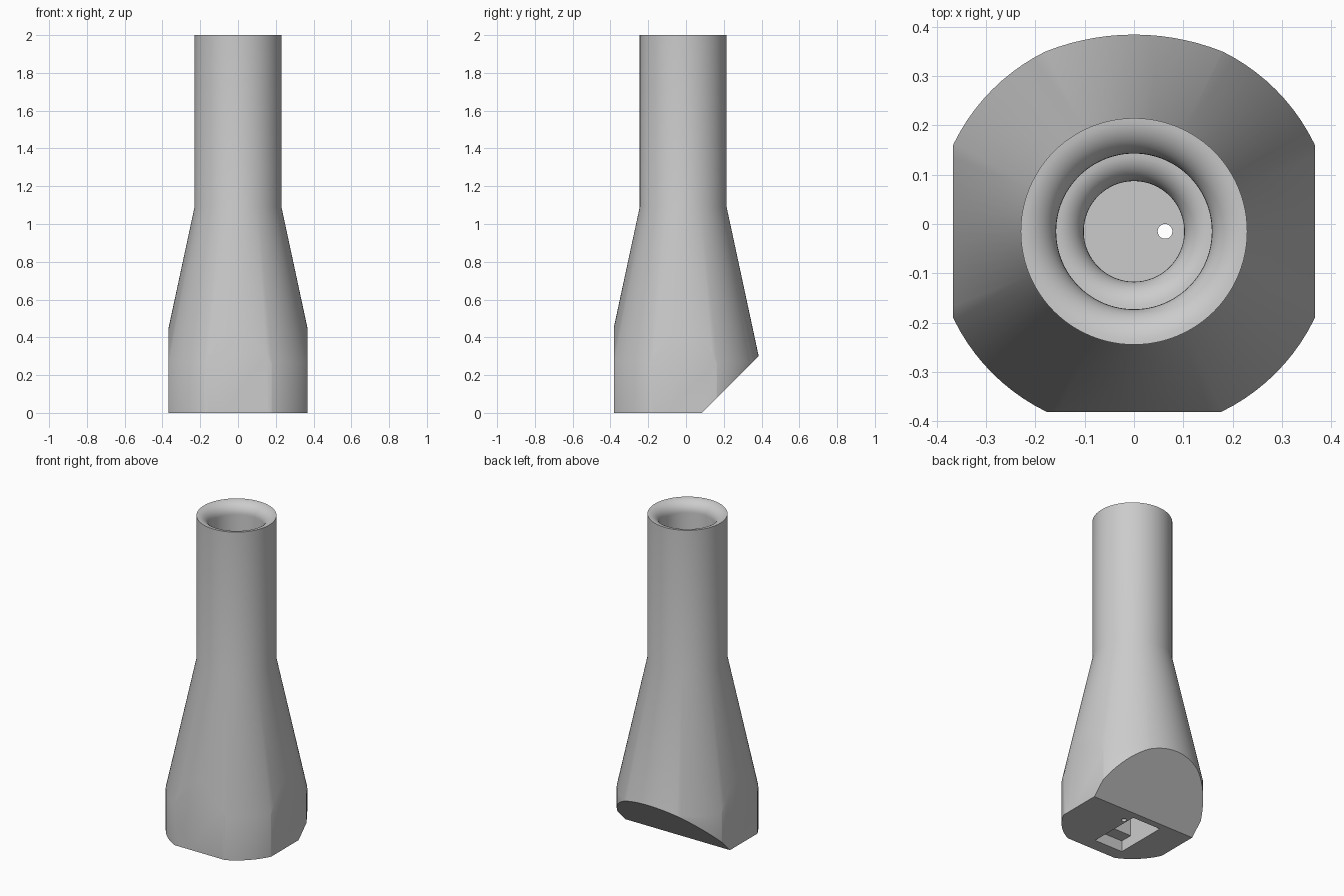
import bpy, bmesh, math
from mathutils import Vector, Matrix

cube = bpy.data.objects.get("Cube")
if cube:
    bpy.data.objects.remove(cube, do_unlink=True)

AXIS = Vector((0, -0.015, 0))
STEPS = 96

grey = bpy.data.materials.new("plain_grey")
grey.use_nodes = True
grey.diffuse_color = (0.6, 0.6, 0.6, 1)
grey.node_tree.nodes["Principled BSDF"].inputs["Base Color"].default_value = (0.6, 0.6, 0.6, 1)


def link(name, bm):
    bmesh.ops.recalc_face_normals(bm, faces=bm.faces[:])
    mesh = bpy.data.meshes.new(name)
    bm.to_mesh(mesh)
    bm.free()
    mesh.materials.append(grey)
    obj = bpy.data.objects.new(name, mesh)
    bpy.context.scene.collection.objects.link(obj)
    return obj


def lip(r_out, r_in, z, depth, n=10):
    """Convex rounded edge leading from a flat rim down into a bore."""
    w = r_out - r_in
    return [(r_in + w * (1 - math.sin(a)), z - depth * (1 - math.cos(a)))
            for a in (math.pi / 2 * i / n for i in range(n + 1))]


def box_cutter(name, x0, x1, y0, y1, top):
    bm = bmesh.new()
    low = -0.1
    size = Matrix.Diagonal((x1 - x0, y1 - y0, top - low, 1))
    place = Matrix.Translation(((x0 + x1) / 2, (y0 + y1) / 2, (top + low) / 2))
    bmesh.ops.create_cube(bm, size=1, matrix=place @ size)
    return link(name, bm)


# Turned body: flared base, straight neck, rounded mouth and stepped bore
profile = [(0, 0), (0.407, 0), (0.407, 0.267), (0.23, 1.09)]
profile += lip(0.23, 0.158, 2.0, 0.07)
profile += lip(0.158, 0.102, 1.2, 0.06)
profile += [(0.102, 0.6), (0, 0.6)]

bm = bmesh.new()
verts = [bm.verts.new(Vector((r, 0, z)) + AXIS) for r, z in profile]
edges = [bm.edges.new(pair) for pair in zip(verts, verts[1:])]
bmesh.ops.spin(bm, geom=verts + edges, cent=AXIS, axis=(0, 0, 1),
               angle=math.tau, steps=STEPS, use_duplicate=False)
bmesh.ops.remove_doubles(bm, verts=bm.verts[:], dist=0.0001)

# Side flats, front flat and slanted heel at the back
planes = [((0.367, 0, 0), (1, 0, 0)), ((-0.367, 0, 0), (-1, 0, 0)),
          ((0, -0.382, 0), (0, -1, 0)), ((0, 0.083, 0), (0, 1, -1))]
for co, no in planes:
    cut = bmesh.ops.bisect_plane(bm, geom=bm.verts[:] + bm.edges[:] + bm.faces[:],
                                 plane_co=co, plane_no=no, clear_outer=True)
    rim = [e for e in cut["geom_cut"] if isinstance(e, bmesh.types.BMEdge)]
    bmesh.ops.holes_fill(bm, edges=rim, sides=0)
body = link("handle_body", bm)

# Stepped socket under the base and the narrow wire hole
cutters = [box_cutter("socket_step", -0.16, 0.04, -0.3, 0.04, 0.07),
           box_cutter("socket_deep", -0.16, 0.04, -0.22, -0.04, 0.22)]
bm = bmesh.new()
bmesh.ops.create_cone(bm, cap_ends=True, segments=24, radius1=0.015, radius2=0.015,
                      depth=1.0, matrix=Matrix.Translation((0.063, -0.015, 0.3)))
cutters.append(link("wire_hole", bm))

for cutter in cutters:
    cutter.hide_render = True
    mod = body.modifiers.new(cutter.name, "BOOLEAN")
    mod.operation = "DIFFERENCE"
    mod.solver = "EXACT"
    mod.object = cutter
bpy.context.view_layer.update()
graph = bpy.context.evaluated_depsgraph_get()
result = bpy.data.meshes.new_from_object(body.evaluated_get(graph))
body.modifiers.clear()
body.data = result
for cutter in cutters:
    bpy.data.objects.remove(cutter, do_unlink=True)

bpy.ops.object.select_all(action="DESELECT")
body.select_set(True)
bpy.context.view_layer.objects.active = body
bpy.ops.object.shade_smooth_by_angle(angle=math.radians(30))
